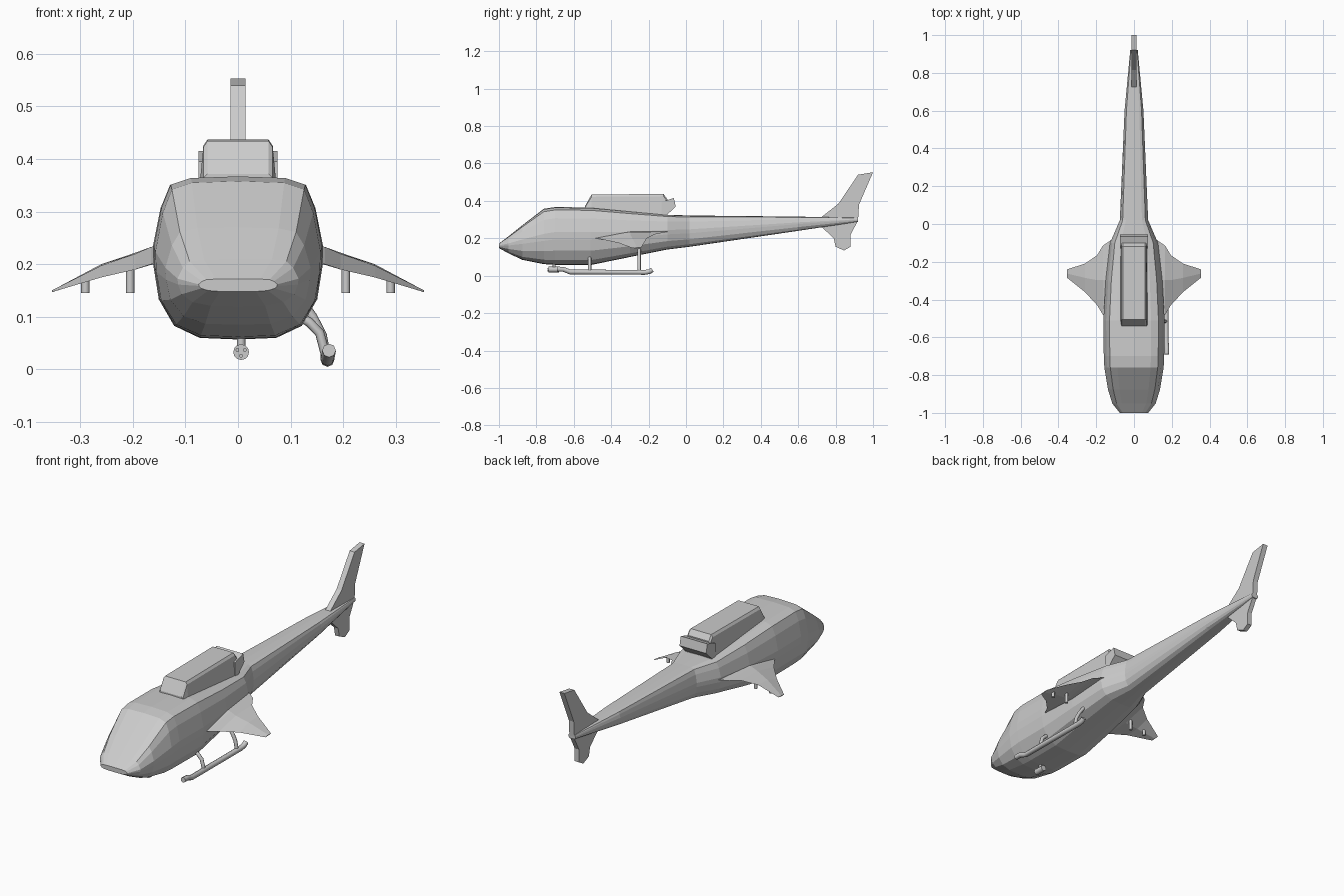
import bpy, bmesh
from mathutils import Vector

cube = bpy.data.objects.get("Cube")
if cube:
    bpy.data.objects.remove(cube, do_unlink=True)

# Single flat paint
grey = bpy.data.materials.new("plain grey")
grey.use_nodes = True
COLOUR = (0.6, 0.6, 0.6, 1)
grey.diffuse_color = COLOUR
grey.node_tree.nodes["Principled BSDF"].inputs["Base Color"].default_value = COLOUR


def finish(name, bm):
    bmesh.ops.recalc_face_normals(bm, faces=bm.faces)
    mesh = bpy.data.meshes.new(name)
    bm.to_mesh(mesh)
    bm.free()
    mesh.materials.append(grey)
    ob = bpy.data.objects.new(name, mesh)
    bpy.context.collection.objects.link(ob)
    return ob


def loft(name, rings):
    """Skin a list of equal closed rings and cap both ends."""
    bm = bmesh.new()
    rows = [[bm.verts.new(p) for p in ring] for ring in rings]
    n = len(rows[0])
    for a, b in zip(rows, rows[1:]):
        for i in range(n):
            j = (i + 1) % n
            bm.faces.new((a[i], a[j], b[j], b[i]))
    bm.faces.new(rows[0])
    bm.faces.new(rows[-1])
    return finish(name, bm)


def plate(name, outline, half):
    """Side outline in y, z given thickness along x."""
    return loft(name, [[(x, y, z) for y, z in outline] for x in (-half, half)])


def tube(name, points, radius, sides=8):
    curve = bpy.data.curves.new(name, "CURVE")
    curve.dimensions = "3D"
    curve.bevel_depth = radius
    curve.bevel_resolution = (sides - 4) // 2
    curve.use_fill_caps = True
    spline = curve.splines.new("POLY")
    spline.points.add(len(points) - 1)
    for sp, p in zip(spline.points, points):
        sp.co = (*p, 1)
    ob = bpy.data.objects.new(name, curve)
    bpy.context.collection.objects.link(ob)
    mesh = bpy.data.meshes.new_from_object(ob.evaluated_get(bpy.context.evaluated_depsgraph_get()))
    bpy.data.objects.remove(ob)
    mesh.materials.clear()
    mesh.materials.append(grey)
    ob = bpy.data.objects.new(name, mesh)
    bpy.context.collection.objects.link(ob)
    for poly in mesh.polygons:
        poly.use_smooth = len(poly.vertices) == 4
    return ob


# Fuselage: one faceted half section scaled along stations
HALF = [(0, 1), (.56, .98), (.8, .9), (.91, .62), (1, .15), (.99, -.1),
        (.93, -.5), (.75, -.83), (.45, -.98), (0, -1)]


def section(y, width, top, mid, bottom):
    side = [(width * fx, y, mid + fz * (top - mid if fz > 0 else mid - bottom))
            for fx, fz in HALF]
    return side + [(-x, yy, z) for x, yy, z in side[-2:0:-1]]


STATIONS = [  # y, half width, top, middle, bottom
    (-1.0, .075, .172, .16, .148),
    (-.95, .115, .21, .166, .12),
    (-.875, .138, .27, .18, .085),
    (-.76, .157, .358, .2, .062),
    (-.7, .16, .367, .21, .058),
    (-.51, .162, .365, .21, .057),
    (-.3, .15, .345, .215, .1),
    (-.1, .127, .326, .23, .14),
    (.02, .075, .322, .235, .155),
    (.6, .05, .316, .28, .24),
    (.92, .02, .31, .3, .288)]
loft("fuselage", [section(*s) for s in STATIONS])

# Engine cowling with sloped front and chamfered roof
def cowl_ring(y, base, roof, chamfer):
    side = [(.073, y, base), (.066, y, roof - chamfer), (.058, y, roof)]
    return side + [(-x, yy, z) for x, yy, z in reversed(side)]


loft("engine_cowling", [cowl_ring(-.54, .35, .372, .008), cowl_ring(-.505, .35, .434, .012),
                        cowl_ring(-.12, .32, .437, .012), cowl_ring(-.1, .32, .41, .012)])
plate("exhaust_block", [(-.13, .395), (-.065, .415), (-.055, .37), (-.107, .32), (-.13, .32)], .075)

# Tail fins
plate("upper_tail_fin", [(.72, .31), (.815, .385), (.92, .54), (1, .553),
                         (.925, .38), (.92, .3)], .014)
plate("lower_tail_fin", [(.71, .275), (.79, .2), (.8, .155), (.845, .135), (.88, .155),
                         (.88, .22), (.92, .295)], .012)

# Stub wings and their pylons
WING = [(.1, -.53, -.07, .205, .24, .02), (.165, -.48, -.115, .2, .232, .017),
        (.195, -.43, -.165, .19, .222, .014), (.26, -.36, -.21, .175, .2, .01),
        (.354, -.285, -.24, .147, .15, .002)]
for sign, label in ((1, "left"), (-1, "right")):
    rings = []
    for x, front, back, zf, zb, thick in WING:
        my, mz = (front + back) / 2, (zf + zb) / 2
        rings.append([(sign * x, front, zf), (sign * x, my, mz + thick),
                      (sign * x, back, zb), (sign * x, my, mz - thick)])
    loft(label + "_wing", rings)
    for i, (x, top) in enumerate(((.205, .205), (.29, .175))):
        tube(f"{label}_pylon_{i + 1}", [(sign * x, -.27, .145), (sign * x, -.27, top)], .008)

# Landing skid, on the left side only
tube("skid", [(.173, -.69, .036), (.173, -.655, .034), (.17, -.62, .02),
              (.17, -.22, .018), (.17, -.195, .022), (.17, -.18, .032)], .013)
tube("front_skid_strut", [(.11, -.515, .105), (.135, -.515, .09),
                          (.155, -.515, .07), (.168, -.515, .022)], .009)
tube("rear_skid_strut", [(.11, -.25, .145), (.142, -.25, .1),
                         (.16, -.25, .065), (.168, -.25, .022)], .009)

# Chin gun with three barrels
tube("gun_body", [(.006, -.735, .033), (.006, -.68, .033)], .015, 12)
tube("gun_mount", [(.006, -.705, .04), (.006, -.705, .075)], .008)
for i, (dx, dz) in enumerate(((0, -.007), (.007, .004), (-.007, .004))):
    tube(f"gun_barrel_{i + 1}", [(.006 + dx, -.74, .033 + dz), (.006 + dx, -.73, .033 + dz)], .0035)
